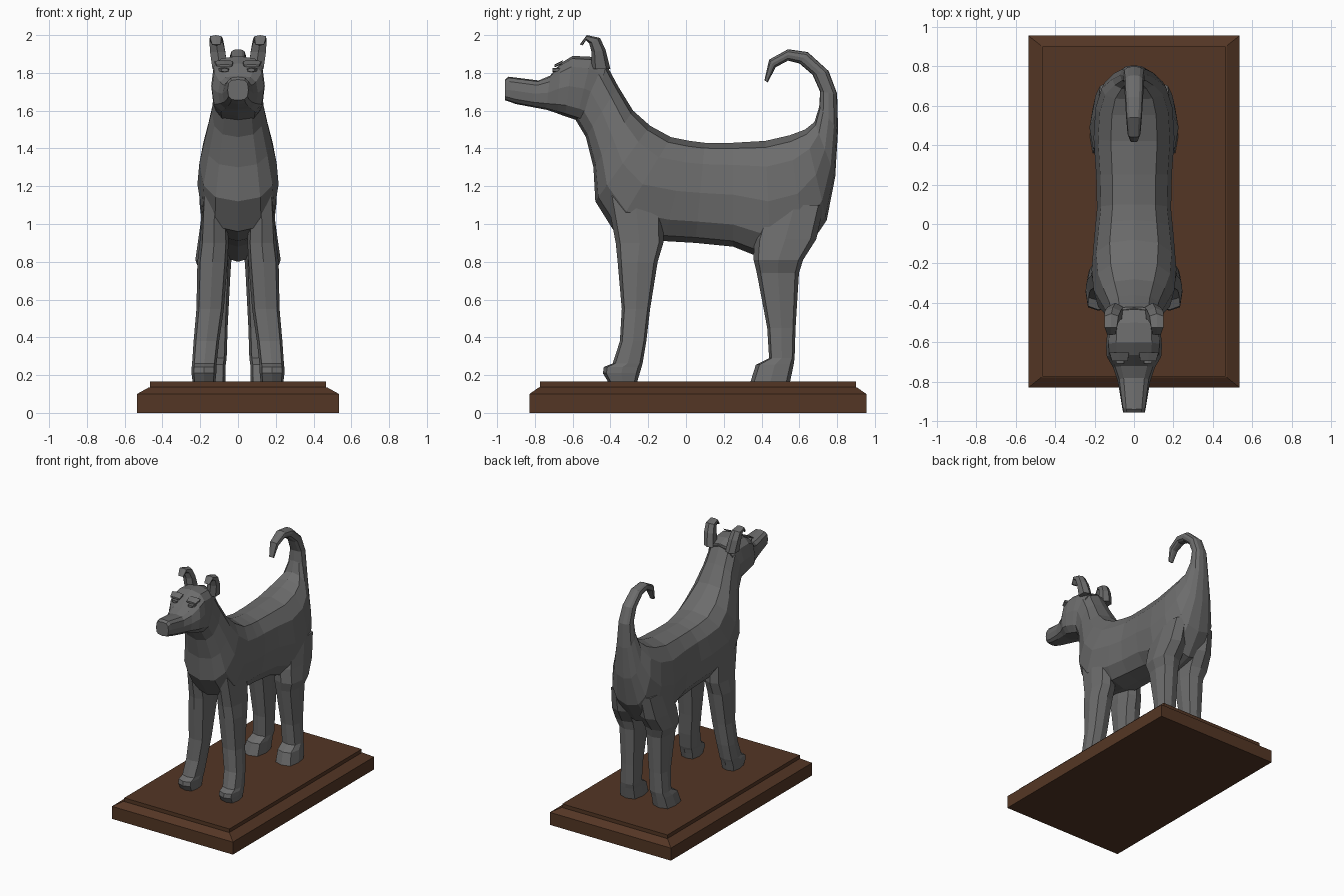
import bpy, bmesh, math


def material(name, rgb):
    m = bpy.data.materials.new(name)
    m.diffuse_color = (*rgb, 1)
    return m


GREY = material("dark grey metal", (0.15, 0.15, 0.15))
BROWN = material("brown wood", (0.088, 0.037, 0.018))


def skin(name, rings, mat):
    """Closed flat-shaded mesh through a list of point rings."""
    bm = bmesh.new()
    vs = [[bm.verts.new(p) for p in r] for r in rings]
    n = len(rings[0])
    for a, b in zip(vs, vs[1:]):
        for i in range(n):
            j = (i + 1) % n
            bm.faces.new((a[i], a[j], b[j], b[i]))
    bm.faces.new(vs[0])
    bm.faces.new(vs[-1])
    bmesh.ops.recalc_face_normals(bm, faces=bm.faces)
    me = bpy.data.meshes.new(name)
    bm.to_mesh(me)
    bm.free()
    me.materials.append(mat)
    ob = bpy.data.objects.new(name, me)
    bpy.context.collection.objects.link(ob)
    return ob


def power(v, p):
    return math.copysign(abs(v) ** p, v) if abs(v) > 1e-6 else 0.0


def loft(name, sections, n=12, p=0.8, side=1):
    """Section: y, z at one end, y, z at the other, half width, centre x."""
    rings = []
    for y1, z1, y2, z2, w, cx in sections:
        ring = []
        for i in range(n):
            a = 2 * math.pi * i / n
            c, s = power(math.cos(a), p), power(math.sin(a), p)
            ring.append((side * (cx + w * s),
                         (y1 + y2) / 2 + c * (y1 - y2) / 2,
                         (z1 + z2) / 2 + c * (z1 - z2) / 2))
        rings.append(ring)
    return skin(name, rings, GREY)


def leg(name, rows, side):
    """Row: height, front y, back y, inner x, outer x."""
    return loft(name, [(b, z, f, z, (o - i) / 2, (o + i) / 2)
                       for z, f, b, i, o in rows], 8, 0.6, side)


# Neck, trunk and curled tail: back line to belly line, half width
trunk = [(-.43, 1.86, -.59, 1.56, .125), (-.36, 1.73, -.53, 1.46, .14),
         (-.28, 1.60, -.49, 1.30, .175), (-.19, 1.52, -.48, 1.12, .205),
         (-.08, 1.46, -.38, .96, .215), (.02, 1.44, -.12, .91, .20),
         (.10, 1.43, .05, .90, .188), (.25, 1.43, .25, .88, .192),
         (.42, 1.44, .45, .80, .205), (.55, 1.47, .63, .85, .195),
         (.63, 1.50, .745, 1.02, .165), (.68, 1.54, .79, 1.25, .11),
         (.705, 1.62, .805, 1.50, .07), (.71, 1.70, .80, 1.69, .055),
         (.67, 1.79, .755, 1.81, .05), (.60, 1.85, .645, 1.91, .045),
         (.54, 1.865, .54, 1.925, .04), (.475, 1.83, .44, 1.87, .033),
         (.433, 1.75, .415, 1.76, .02)]
body = loft("dog_body", [(*s, 0) for s in trunk])

# Head and muzzle
head = [(-.42, 1.85, -.50, 1.52, .115), (-.50, 1.885, -.58, 1.55, .135),
        (-.60, 1.89, -.64, 1.57, .142), (-.665, 1.85, -.68, 1.585, .138),
        (-.72, 1.785, -.74, 1.605, .105), (-.78, 1.76, -.82, 1.62, .082),
        (-.94, 1.78, -.90, 1.635, .062), (-.957, 1.765, -.957, 1.655, .055)]
parts = [loft("head", [(*s, 0) for s in head], 12, 0.65)]

# Ears folded forward, legs with paws, and brows, on both sides
ear = [(-.40, 1.82, -.50, 1.82, .045, .095), (-.425, 1.92, -.50, 1.91, .045, .108),
       (-.455, 1.985, -.512, 1.955, .04, .115), (-.525, 2.0, -.53, 1.973, .034, .118),
       (-.563, 1.95, -.546, 1.946, .025, .115)]
front = [(1.15, -.42, -.12, .06, .19), (.9, -.372, -.12, .05, .203),
         (.8, -.362, -.15, .055, .215), (.55, -.34, -.19, .075, .22),
         (.38, -.35, -.21, .10, .235), (.262, -.388, -.23, .113, .243),
         (.243, -.435, -.235, .115, .245), (.21, -.44, -.245, .115, .246),
         (.16, -.41, -.26, .12, .24)]
rear = [(1.1, .42, .73, .04, .185), (.92, .36, .69, .03, .21),
        (.81, .358, .62, .035, .226), (.74, .375, .598, .04, .20),
        (.45, .43, .58, .055, .19), (.29, .44, .575, .06, .20),
        (.255, .37, .57, .065, .21), (.16, .34, .55, .065, .225)]
brow = [(-.65, 1.868, -.66, 1.845, .055, .075), (-.695, 1.845, -.695, 1.83, .045, .072)]
eye = [(-.66, 1.83, -.66, 1.80, .035, .075), (-.708, 1.825, -.708, 1.805, .02, .07)]
for side, tag in ((1, "right"), (-1, "left")):
    parts.append(loft("ear_" + tag, ear, 6, 0.8, side))
    parts.append(leg("front_leg_" + tag, front, side))
    parts.append(leg("rear_leg_" + tag, rear, side))
    parts.append(loft("brow_" + tag, brow, 6, 0.8, side))
    parts.append(loft("eye_" + tag, eye, 6, 0.8, side))

# Merge all parts into one continuous skin
bpy.context.view_layer.objects.active = body
for part in parts:
    mod = body.modifiers.new("merge", 'BOOLEAN')
    mod.operation = 'UNION'
    mod.solver = 'EXACT'
    mod.object = part
    bpy.ops.object.modifier_apply(modifier=mod.name)
    bpy.data.objects.remove(part)

# Stepped wooden plinth with a sloped shoulder
steps = [(0, .535, .892), (.10, .535, .892), (.135, .472, .842),
         (.136, .465, .836), (.165, .465, .836)]
skin("plinth", [[(sx * w, .063 + sy * h, z) for sx, sy in
                 ((-1, -1), (1, -1), (1, 1), (-1, 1))] for z, w, h in steps], BROWN)
